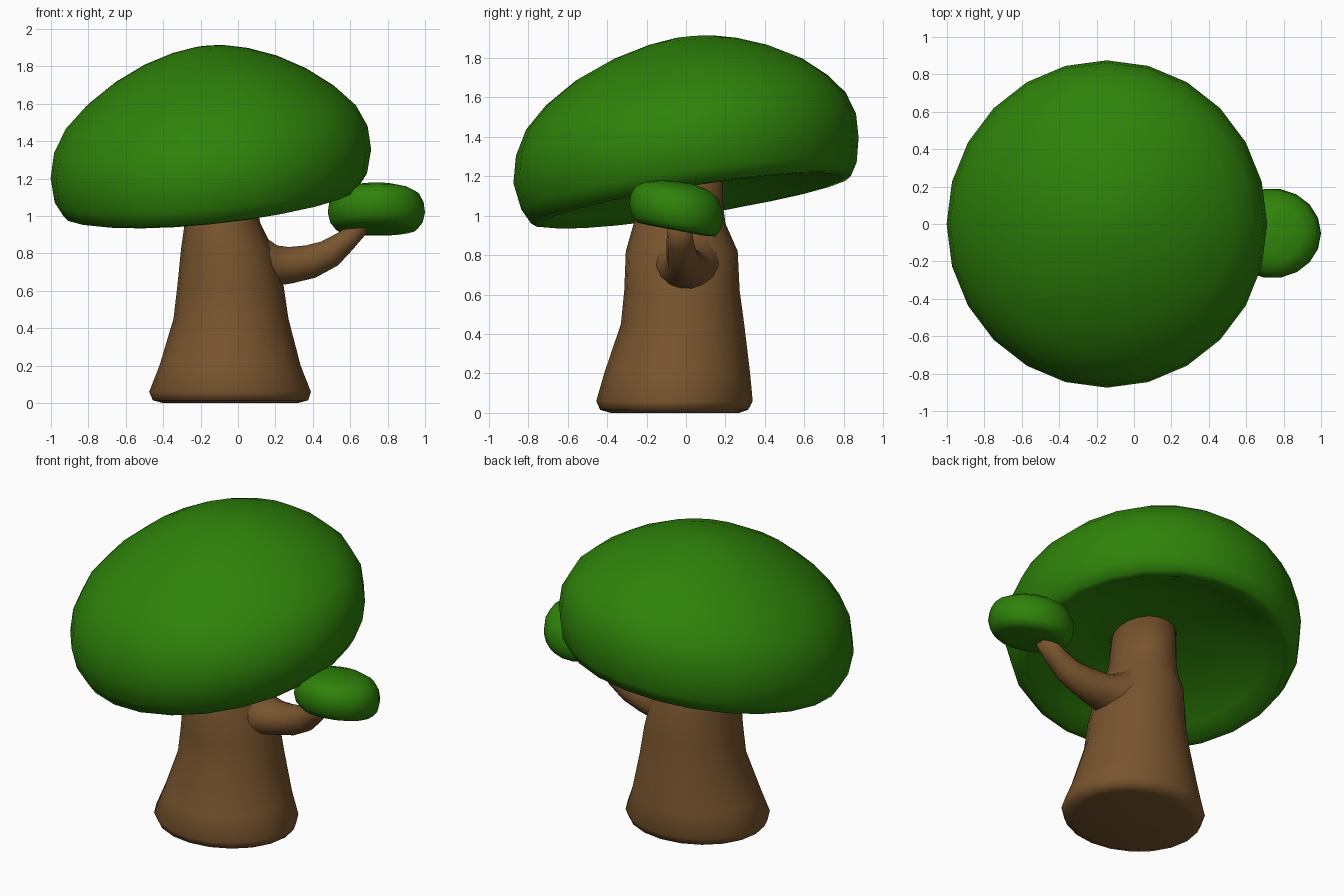
import bpy, bmesh
from math import sin, cos, pi, radians
from mathutils import Vector


def material(name, rgb):
    m = bpy.data.materials.new(name)
    m.diffuse_color = (*rgb, 1)
    return m


LEAF = material("leaf_green", (0.028, 0.225, 0.003))
BARK = material("bark_brown", (0.19, 0.09, 0.027))


def loft(name, rings, mat, n=24):
    """Skin rings of (centre, u axis, v axis) and cap both ends."""
    bm = bmesh.new()
    loops = []
    for c, u, v in rings:
        loops.append([bm.verts.new(c + u * cos(2 * pi * i / n) + v * sin(2 * pi * i / n))
                      for i in range(n)])
    for a, b in zip(loops, loops[1:]):
        for i in range(n):
            j = (i + 1) % n
            bm.faces.new((a[i], a[j], b[j], b[i]))
    bm.faces.new(loops[0][::-1])
    bm.faces.new(loops[-1])
    bmesh.ops.recalc_face_normals(bm, faces=bm.faces)
    me = bpy.data.meshes.new(name)
    bm.to_mesh(me)
    bm.free()
    for p in me.polygons:
        p.use_smooth = True
    me.materials.append(mat)
    ob = bpy.data.objects.new(name, me)
    bpy.context.collection.objects.link(ob)
    return ob


def cap(name, cx, cy, low, high, profile, n):
    """Leaning mushroom crown: profile of (x radius, y radius, y shift, height).
    The lean blends from the underside slope (low) to the top slope (high)."""
    rings = []
    for i, (rx, ry, dy, z) in enumerate(profile):
        t = i / (len(profile) - 1)
        sx, sy = (a + (b - a) * t for a, b in zip(low, high))
        rings.append((Vector((cx, cy + dy, z)), Vector((rx, 0, rx * sx)),
                      Vector((0, ry, ry * sy))))
    loft(name, rings, LEAF, n)


# Large crown with hollow underside
cap("crown", -0.145, 0, (0.12, 0.19), (0.055, 0.065),
    [(0.02, 0.02, 0, 1.225), (0.26, 0.26, 0, 1.215), (0.48, 0.48, 0.01, 1.185),
     (0.65, 0.66, 0.02, 1.125), (0.74, 0.76, 0.025, 1.075), (0.79, 0.81, 0.025, 1.08),
     (0.835, 0.85, 0.015, 1.15), (0.857, 0.875, 0, 1.28), (0.838, 0.862, 0, 1.41),
     (0.775, 0.81, 0, 1.53), (0.67, 0.715, 0.005, 1.635), (0.525, 0.575, 0.015, 1.74),
     (0.365, 0.4, 0.025, 1.825), (0.21, 0.23, 0.035, 1.88), (0.09, 0.1, 0.04, 1.905),
     (0.015, 0.015, 0.04, 1.91)], 24)

# Small crown at the end of the branch
cap("small_crown", 0.74, -0.05, (0.0, -0.2), (0.0, -0.1),
    [(r * 0.26, r * 0.24, 0, z) for r, z in
     [(0.03, 0.93), (0.6, 0.925), (0.84, 0.93), (0.95, 0.965), (1.0, 1.02), (0.97, 1.075),
      (0.87, 1.122), (0.65, 1.153), (0.35, 1.17), (0.03, 1.175)]], 18)

# Trunk: x min, x max, y min, y max, z
trunk = [(-0.40, 0.32, -0.38, 0.27, 0.0), (-0.455, 0.375, -0.435, 0.315, 0.015),
         (-0.475, 0.39, -0.455, 0.338, 0.06), (-0.42, 0.335, -0.415, 0.325, 0.2),
         (-0.345, 0.27, -0.33, 0.295, 0.45), (-0.325, 0.245, -0.313, 0.272, 0.62),
         (-0.305, 0.19, -0.305, 0.262, 0.82), (-0.285, 0.12, -0.265, 0.2, 0.96),
         (-0.275, 0.1, -0.24, 0.188, 1.05), (-0.27, 0.09, -0.22, 0.188, 1.3)]
loft("trunk", [(Vector(((a + b) / 2, (c + d) / 2, z)), Vector(((b - a) / 2, 0, 0)),
                Vector((0, (d - c) / 2, 0))) for a, b, c, d, z in trunk], BARK, 20)

# Branch: x, y, z, half width, half height, pitch
branch = [(0.06, 0, 0.77, 0.2, 0.21, 0), (0.14, 0, 0.75, 0.17, 0.145, 0),
          (0.21, 0, 0.735, 0.135, 0.11, 0),
          (0.28, 0, 0.737, 0.115, 0.1, 4), (0.39, -0.005, 0.757, 0.09, 0.092, 16),
          (0.49, -0.02, 0.80, 0.078, 0.08, 35), (0.58, -0.03, 0.87, 0.068, 0.06, 40),
          (0.66, -0.035, 0.95, 0.06, 0.05, 42)]
loft("branch", [(Vector((x, y, z)), Vector((0, w, 0)),
                 Vector((-sin(radians(p)), 0, cos(radians(p)))) * h)
                for x, y, z, w, h, p in branch], BARK, 14)
